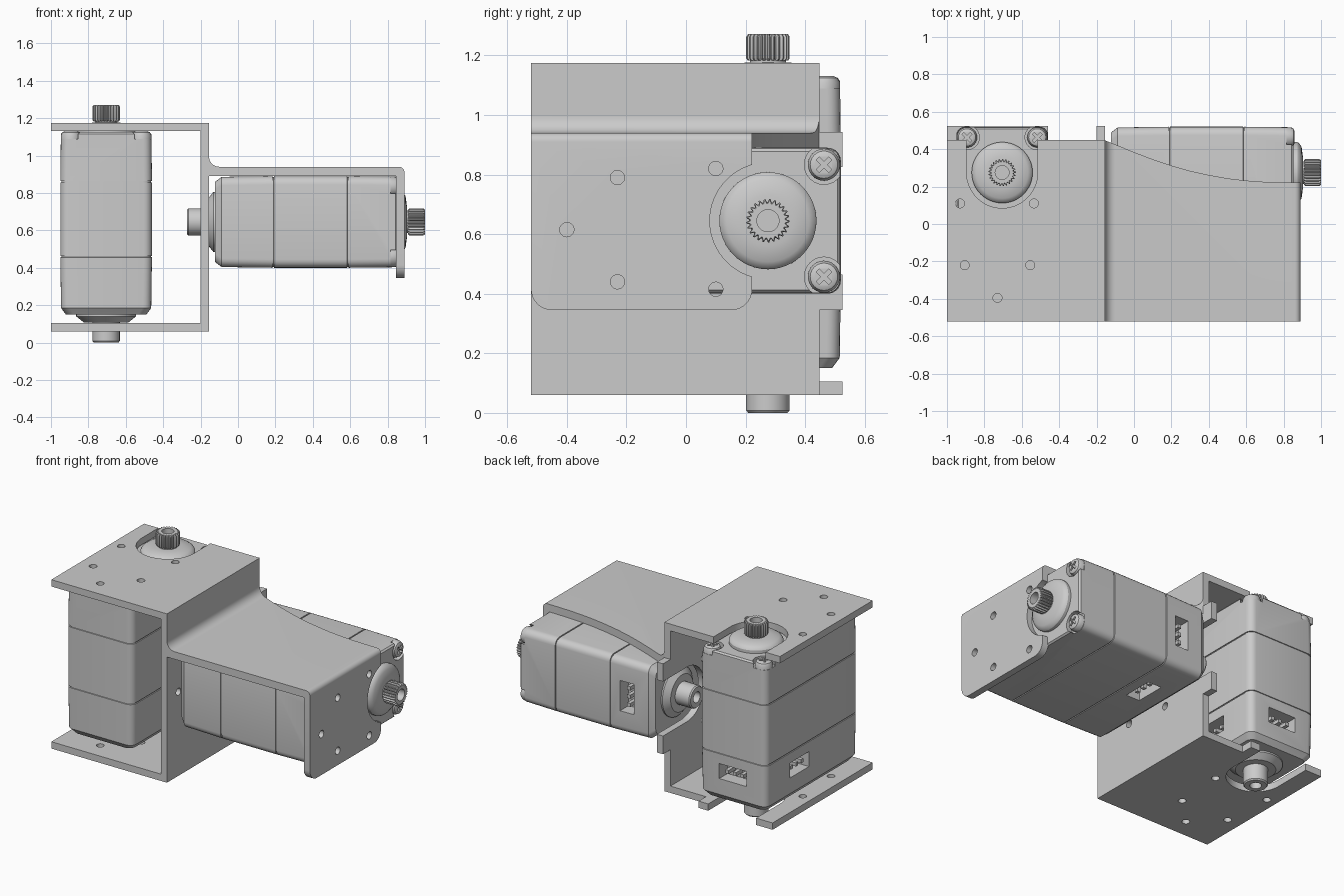
import bpy, bmesh, math
from mathutils import Matrix, Vector

if "Cube" in bpy.data.objects:
    bpy.data.objects.remove(bpy.data.objects["Cube"])

PARTS = []


def loft(name, rings, part=True):
    """Skin a list of equal-length point rings and cap both ends."""
    bm = bmesh.new()
    rows = [[bm.verts.new(p) for p in ring] for ring in rings]
    n = len(rows[0])
    for a, b in zip(rows, rows[1:]):
        for i in range(n):
            j = (i + 1) % n
            bm.faces.new((a[i], a[j], b[j], b[i]))
    bm.faces.new(rows[0][::-1])
    bm.faces.new(rows[-1])
    bmesh.ops.recalc_face_normals(bm, faces=bm.faces)
    me = bpy.data.meshes.new(name)
    bm.to_mesh(me)
    bm.free()
    ob = bpy.data.objects.new(name, me)
    bpy.context.collection.objects.link(ob)
    if part:
        PARTS.append(ob)
    return ob


def prism(name, pts, axis, a, b, part=True):
    place = {'x': lambda u, v, c: (c, u, v), 'y': lambda u, v, c: (u, c, v),
             'z': lambda u, v, c: (u, v, c)}[axis]
    return loft(name, [[place(u, v, c) for u, v in pts] for c in (a, b)], part)


def box(name, x0, x1, y0, y1, z0, z1, part=True):
    return prism(name, [(x0, y0), (x1, y0), (x1, y1), (x0, y1)], 'z', z0, z1, part)


def arc(cx, cy, r, a0, a1, n=8):
    return [(cx + r * math.cos(math.radians(a0 + (a1 - a0) * i / n)),
             cy + r * math.sin(math.radians(a0 + (a1 - a0) * i / n))) for i in range(n + 1)]


def circle(cx, cy, r, n=48):
    return arc(cx, cy, r, 0, 360, n)[:-1]


def lathe(name, profile, cy, n=48):
    return loft(name, [[(x, y, z) for x, y in circle(0, cy, r, n)] for r, z in profile])


def cut(ob, cutters):
    bpy.context.view_layer.objects.active = ob
    for c in cutters:
        c.hide_render = True
        m = ob.modifiers.new("cut", 'BOOLEAN')
        m.operation, m.solver, m.object = 'DIFFERENCE', 'EXACT', c
        bpy.ops.object.modifier_apply(modifier=m.name)
        bpy.data.objects.remove(c)


def servo(tag, matrix):
    first = len(PARTS)
    AY = 0.275                                     # shaft position along y
    # case: rounded box with a chamfered rear and two seam grooves
    def section(z, inset):
        x, y0, y1, r = 0.245 - inset, -0.445 + inset, 0.52 - inset, 0.045
        pts = (arc(x - r, y1 - r, r, 0, 90, 5) + arc(r - x, y1 - r, r, 90, 180, 5)
               + arc(r - x, y0 + r, r, 180, 270, 5) + arc(x - r, y0 + r, r, 270, 360, 5))
        return [(u, v, z) for u, v in pts]
    rows = [(.15, .03), (.185, .004)]
    for s in (.46, .86):
        rows += [(s - .004, 0), (s - .003, .005), (s + .003, .005), (s + .004, 0)]
    rows += [(1.115, .003), (1.125, .012)]
    body = loft(tag + "_case", [section(z, i) for z, i in rows])
    # corner recesses and connector sockets
    corners = [(sx * .188, y) for sx in (-1, 1) for y in (.463, -.388)]
    cutters = [prism("c", circle(x, y, .066, 24), 'z', 1.088, 1.2, False) for x, y in corners]
    cutters.append(box("c", -.1, .1, .43, .6, .29, .39, False))
    cutters += [box("c", min(s * .16, s * .3), max(s * .16, s * .3), .07, .27, .29, .39, False)
                for s in (-1, 1)]
    cut(body, cutters)
    # connector pins
    for k in (-.055, 0, .055):
        box(tag + "_pin", k - .012, k + .012, .42, .5, .328, .352)
        for s in (-1, 1):
            a, b = sorted((s * .15, s * .225))
            box(tag + "_pin", a, b, .17 + k - .012, .17 + k + .012, .328, .352)
    # cross-head corner screws
    for x, y in corners:
        ring = lambda r, z: [(u, v, z) for u, v in circle(x, y, r, 24)]
        s = loft(tag + "_screw", [ring(.054, 1.07), ring(.054, 1.108),
                                  ring(.046, 1.124), ring(.034, 1.13)])
        d = [Matrix.Rotation(math.radians(45), 2) @ Vector(v) for v in ((.03, .007), (.007, .03))]
        for w, h in ((.03, .007), (.007, .03)):
            pts = [Matrix.Rotation(math.pi / 4, 2) @ Vector(p)
                   for p in ((-w, -h), (w, -h), (w, h), (-w, h))]
            cut(s, [prism("c", [(x + p.x, y + p.y) for p in pts], 'z', 1.112, 1.2, False)])
    # front boss, rear collar and rear pivot
    lathe(tag + "_front_boss", [(.163, 1.1), (.163, 1.145), (.157, 1.155), (.138, 1.168),
                                (.085, 1.175), (.06, 1.176), (.06, 1.2)], AY)
    lathe(tag + "_rear_pivot", [(.035, .05), (.035, 0), (.066, 0), (.073, .008), (.073, .108),
                                (.12, .108), (.125, .112), (.16, .14), (.16, .17)], AY)
    # toothed output shaft
    def teeth(scale, z):
        ring = []
        for i in range(100):
            r = (.073 if i % 4 < 2 else .063) * scale
            a = 2 * math.pi * i / 100
            ring.append((r * math.cos(a), AY + r * math.sin(a), z))
        return ring
    hole = lambda z: [(u, v, z) for u, v in circle(0, AY, .037, 100)]
    loft(tag + "_output_shaft", [teeth(.92, 1.182), teeth(1, 1.19), teeth(1, 1.262),
                                 teeth(.92, 1.271), hole(1.271), hole(1.21)])
    for ob in PARTS[first:]:
        ob.data.transform(matrix)


servo("vertical_servo", Matrix.Translation((-.705, 0, 0)))
servo("horizontal_servo", Matrix.Translation((-.272, 0, .645)) @ Matrix.Rotation(math.pi / 2, 4, 'Y'))


def slot(cx, cy, r, along=1):
    """U-shaped outline open to +v (along=1) or +u (along=0)."""
    if along:
        return arc(cx, cy, r, 180, 360, 32) + [(cx + r, .8), (cx - r, .8)]
    return arc(cx, cy, r, 90, 270, 32) + [(.8, cy - r), (.8, cy + r)]


# C-shaped bracket around the vertical servo
c_bracket = prism("c_bracket", [(-1, .06), (-.155, .06), (-.155, 1.175), (-1, 1.175), (-1, 1.13),
                                (-.2, 1.13), (-.2, .105), (-1, .105)], 'y', -.52, .525)
plate_holes = [(-.93, .11), (-.535, .11), (-.905, -.22), (-.555, -.22), (-.73, -.395)]
side_holes = [(-.23, .79), (-.23, .44), (-.4, .615), (.1, .82), (.1, .415)]
cut(c_bracket,
    [box("c", -1.1, 0, .448, .7, .942, 1.3, False),
     box("c", -.46, 0, .448, .7, -.1, .345, False),
     prism("c", slot(-.705, .275, .19), 'z', 1.05, 1.25, False),
     prism("c", slot(-.705, .275, .175), 'z', 0, .11, False),
     prism("c", slot(.275, .645, .18, 0), 'x', -.25, -.1, False)]
    + [prism("c", circle(x, y, .024, 20), 'z', 0, 1.3, False) for x, y in plate_holes]
    + [prism("c", circle(y, z, .024, 20), 'x', -.25, -.1, False) for y, z in side_holes])

# L-shaped bracket over the horizontal servo
l_bracket = prism("l_bracket", [(-.155, .89)] + arc(-.1, .995, .055, 180, 270)
                  + arc(.86, .91, .03, 90, 0) + [(.89, .345), (.845, .345), (.845, .89)],
                  'y', -.52, .5)
sweep = [(-.2, .465), (-.155, .447), (-.08, .417), (0, .384), (.1, .346), (.2, .312), (.3, .284),
         (.4, .262), (.5, .244), (.6, .232), (.7, .225), (.8, .222), (.95, .222)]
cut(l_bracket,
    [prism("c", sweep + [(.95, .8), (-.2, .8)], 'z', .2, 1.2, False),
     prism("c", [(-.6, .3), (-.6, .415)] + arc(-.45, .415, .07, 180, 270) + [(-.45, .3)],
           'x', .8, 1, False),
     prism("c", [(.3, .3), (.3, .415)] + arc(.152, .415, .07, 0, -90) + [(.152, .3)],
           'x', .8, 1, False),
     prism("c", slot(.275, .645, .195, 0), 'x', .8, 1, False)]
    + [prism("c", circle(y, z, .024, 20), 'x', .8, 1, False) for y, z in side_holes])

# smooth round surfaces, keep edges crisp
bpy.ops.object.select_all(action='DESELECT')
for ob in PARTS:
    ob.select_set(True)
bpy.context.view_layer.objects.active = PARTS[0]
bpy.ops.object.shade_smooth_by_angle(angle=math.radians(30))
